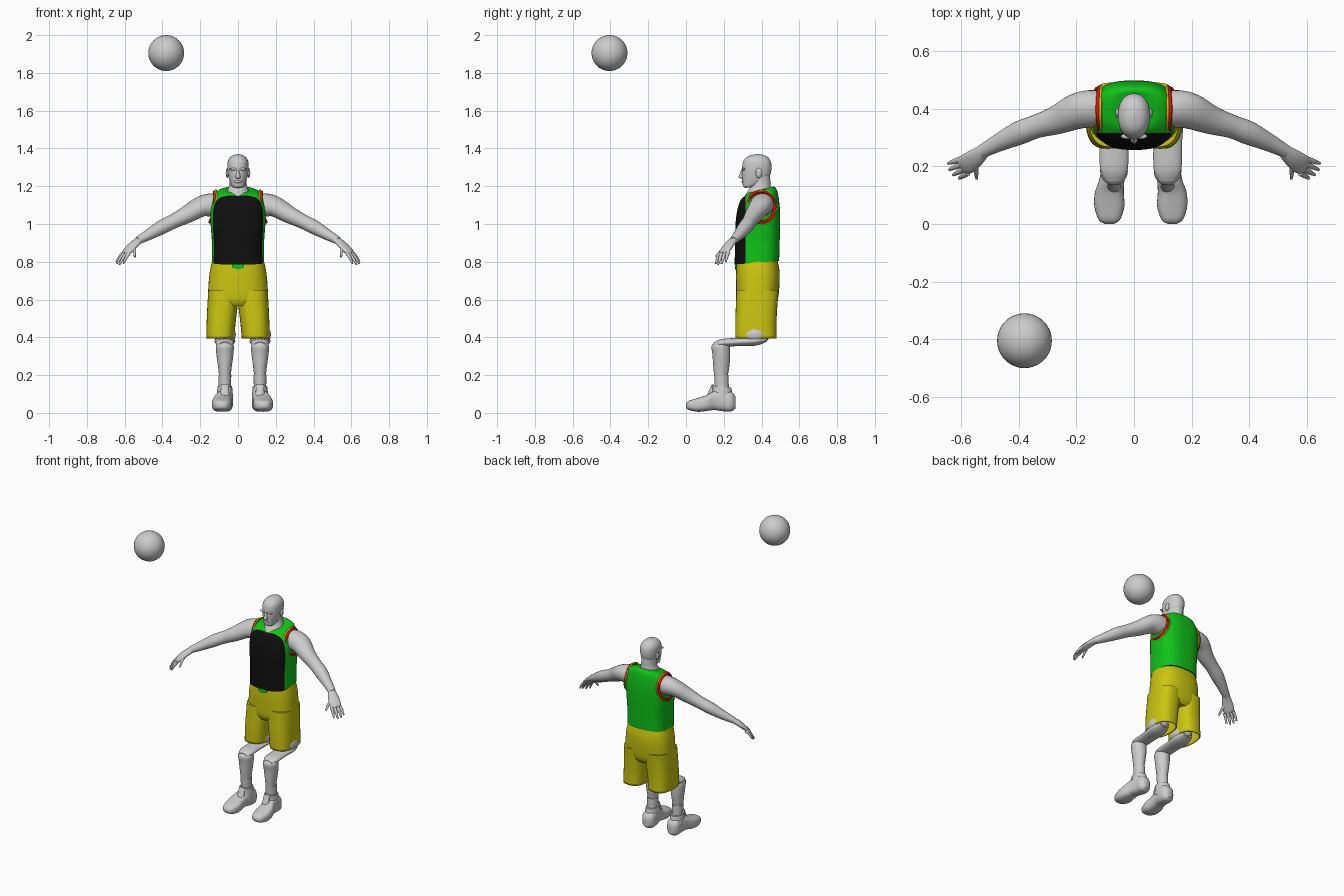
import bpy
import bmesh
import math
from mathutils import Vector

if "Cube" in bpy.data.objects:
    bpy.data.objects.remove(bpy.data.objects["Cube"])


def make_material(name, red, green, blue):
    material = bpy.data.materials.new(name)
    material.use_nodes = True
    color = (red, green, blue, 1)
    material.diffuse_color = color
    material.node_tree.nodes["Principled BSDF"].inputs["Base Color"].default_value = color
    return material


GREY = make_material("plain grey", .6, .6, .6)
GREEN = make_material("jersey green", .005, .55, .01)
BLACK = make_material("jersey black", .005, .005, .005)
YELLOW = make_material("shorts yellow", .6, .56, .005)
RED = make_material("trim red", .8, .005, .005)
parts = []


def finish(name, bm, *materials):
    bmesh.ops.recalc_face_normals(bm, faces=bm.faces)
    mesh = bpy.data.meshes.new(name)
    bm.to_mesh(mesh)
    bm.free()
    for material in materials:
        mesh.materials.append(material)
    part = bpy.data.objects.new(name, mesh)
    bpy.context.collection.objects.link(part)
    parts.append(part)
    return part


def interpolate(rows, steps):
    """Smooth curve through rows of numbers."""
    result = []
    last = len(rows) - 1
    for i in range(last):
        before, start, end, after = (rows[max(i - 1, 0)], rows[i], rows[i + 1], rows[min(i + 2, last)])
        for k in range(steps):
            t = k / steps
            result.append([b + t * ((c - a) / 2 + t * ((a - 2.5 * b + 2 * c - d / 2)
                           + t * (1.5 * (b - c) + (d - a) / 2)))
                           for a, b, c, d in zip(before, start, end, after)])
    return result + [list(rows[-1])]


def bridge(rings, caps=(True, True), closed=False):
    bm = bmesh.new()
    loops = [[bm.verts.new(p) for p in ring] for ring in rings]
    pairs = list(zip(loops, loops[1:]))
    if closed:
        pairs.append((loops[-1], loops[0]))
    for low, high in pairs:
        for i in range(len(low)):
            bm.faces.new((low[i - 1], low[i], high[i], high[i - 1]))
    for loop, cap in zip((loops[0], loops[-1]), caps):
        if cap and not closed:
            bm.faces.new(loop)
    return bm


def oval(count, power):
    for i in range(count):
        angle = math.tau * i / count
        c, s = math.cos(angle), math.sin(angle)
        yield (math.copysign(abs(c) ** (2 / power), c), math.copysign(abs(s) ** (2 / power), s))


def loft(sections, power=2, count=32, steps=4, along_y=False, caps=(True, True)):
    """Sections hold position, two centres, two radii and a tilt."""
    rings = []
    for t, a, b, ra, rb, tilt in interpolate(sections, steps):
        ring = []
        for u, v in oval(count, power):
            if along_y:
                ring.append((a + u * ra, t, b + v * rb))
            else:
                ring.append((a + u * ra, b + v * rb, t + tilt * v * rb))
        rings.append(ring)
    return bridge(rings, caps)


def tube(points, count=16, steps=4, normal=(.4, -.43, .73)):
    """Points hold a position, a width radius and a thickness radius."""
    rows = interpolate(points, steps)
    rings = []
    for i, row in enumerate(rows):
        tangent = Vector(rows[min(i + 1, len(rows) - 1)][:3]) - Vector(rows[max(i - 1, 0)][:3])
        side = tangent.cross(Vector(normal)).normalized()
        up = side.cross(tangent).normalized()
        rings.append([Vector(row[:3]) + side * u * row[3] + up * v * row[4] for u, v in oval(count, 2)])
    return bridge(rings)


def ellipsoid(name, material, center, radii, detail=24):
    bm = bmesh.new()
    bmesh.ops.create_uvsphere(bm, u_segments=detail, v_segments=detail // 2, radius=1)
    bmesh.ops.scale(bm, vec=radii, verts=bm.verts)
    bmesh.ops.translate(bm, vec=center, verts=bm.verts)
    return finish(name, bm, material)


def mirrored(bm, side):
    if side < 0:
        bmesh.ops.scale(bm, vec=(-1, 1, 1), verts=bm.verts)
    return bm


# Ball
ellipsoid("ball", GREY, (-.38, -.405, 1.905), (.095, .095, .095), 40)

# Jersey, with a black front panel
jersey = loft([(.795, 0, .375, .138, .118, .08), (.9, 0, .378, .138, .118, .04),
               (1.0, 0, .38, .145, .118, 0), (1.08, 0, .385, .147, .112, 0),
               (1.135, 0, .39, .137, .1, .08), (1.165, 0, .395, .118, .085, .2),
               (1.18, 0, .395, .085, .07, .25), (1.18, 0, .395, .055, .05, .25)],
              power=2.7, count=64, steps=5)
for point, direction in (((0, .315, 0), (0, 1, 0)), ((0, 0, 1.15), (0, 0, 1))):
    bmesh.ops.bisect_plane(jersey, geom=jersey.verts[:] + jersey.edges[:] + jersey.faces[:],
                           plane_co=point, plane_no=direction)
for face in jersey.faces:
    middle = face.calc_center_median()
    face.material_index = int(middle.y < .315 and middle.z < 1.15)
finish("jersey", jersey, GREEN, BLACK)

# Neck and head
finish("neck", loft([(1.15, 0, .375, .062, .082, .3), (1.18, 0, .385, .055, .064, .25),
                     (1.21, 0, .395, .046, .052, .1), (1.26, 0, .395, .044, .05, 0)]), GREY)
finish("head", loft([(1.193, 0, .328, .018, .018, 0), (1.2, 0, .338, .032, .036, 0),
                     (1.225, 0, .36, .043, .062, 0), (1.26, 0, .371, .052, .075, 0),
                     (1.3, 0, .375, .056, .078, 0), (1.335, 0, .376, .053, .071, 0),
                     (1.36, 0, .378, .034, .047, 0), (1.37, 0, .38, .004, .006, 0)], power=2.2), GREY)
finish("nose", loft([(1.242, 0, .3, .011, .014, 0), (1.25, 0, .295, .013, .017, 0),
                     (1.285, 0, .302, .006, .008, 0)], count=12), GREY)
ellipsoid("lips", GREY, (0, .304, 1.224), (.02, .01, .008))
ellipsoid("chin", GREY, (0, .318, 1.203), (.02, .016, .012))
for side in (-1, 1):
    ellipsoid("brow", GREY, (side * .022, .304, 1.29), (.024, .01, .007))
    ellipsoid("ear", GREY, (side * .057, .385, 1.27), (.008, .016, .026))

# Arms, hands and armhole trims
for side in (-1, 1):
    arm = tube([(.09, .4, 1.1, .06, .06), (.15, .4, 1.1, .066, .06), (.2, .39, 1.09, .063, .052),
                (.27, .36, 1.05, .05, .045), (.34, .338, 1.015, .041, .038), (.4, .315, .985, .041, .037),
                (.47, .282, .945, .031, .029), (.53, .25, .912, .023, .02)], count=24)
    finish("arm", mirrored(arm, side), GREY)
    palm = tube([(.52, .255, .917, .023, .018), (.55, .23, .892, .032, .017),
                 (.58, .208, .862, .036, .014), (.597, .198, .845, .03, .009)])
    finish("palm", mirrored(palm, side), GREY)
    fingers = [((.603, .224, .85), (.645, .21, .8)), ((.6, .207, .845), (.641, .188, .79)),
               ((.59, .19, .843), (.628, .17, .785)), ((.577, .177, .845), (.607, .158, .79)),
               ((.55, .215, .88), (.546, .157, .825))]
    for base, tip in fingers:
        bend = [(a + b) / 2 for a, b in zip(base, tip)]
        bend[2] += .005
        finger = tube([(*base, .011, .01), (*bend, .009, .008), (*tip, .005, .004)], count=10)
        finish("finger", mirrored(finger, side), GREY)
    for name, material, size, thickness in (("armhole_trim", RED, 1, .008), ("armhole_edge", YELLOW, 1.1, .005)):
        rings = []
        for u, v in oval(40, 2):
            center = Vector((.137 - .012 * v - .012 * u * u, .398 + .072 * u * size, 1.09 + .08 * v * size))
            if size > 1:
                center.x -= .008
            outward = Vector((0, u, v)) * thickness
            rings.append([center + outward * p + Vector((thickness * q, 0, 0)) for p, q in oval(8, 2)])
        finish(name, mirrored(bridge(rings, closed=True), side), material)

# Shorts
finish("shorts_top", loft([(.565, 0, .375, .13, .09, 0), (.6, 0, .377, .157, .109, 0),
                           (.68, 0, .38, .156, .115, 0), (.75, 0, .38, .149, .115, 0),
                           (.805, 0, .377, .137, .108, 0)], power=2.5, count=48), YELLOW)
for side in (-1, 1):
    leg = loft([(.395, .094, .37, .074, .109, 0), (.48, .089, .37, .077, .109, 0),
                (.57, .082, .374, .08, .11, 0), (.65, .079, .379, .078, .112, 0)],
               power=2.6, caps=(False, True))
    shorts_leg = finish("shorts_leg", mirrored(leg, side), YELLOW)
    wall = shorts_leg.modifiers.new("cloth thickness", "SOLIDIFY")
    wall.thickness = .006
tie = bmesh.new()
bmesh.ops.create_cone(tie, cap_ends=True, segments=24, radius1=.033, radius2=.033, depth=.009)
for vert in tie.verts:
    x, y, z = vert.co
    vert.co = (x, .263 + z, .78 + y * .6)
finish("waist_tie", tie, GREEN)

# Legs and shoes, set slightly to the left of centre
for side in (-1, 1):
    ankle = .0235 + side * .093
    toe = .0235 + side * .109
    ellipsoid("thigh", GREY, (ankle, .365, .415), (.058, .08, .055))
    finish("knee_link", loft([(.15, ankle, .362, .03, .013, 0), (.19, ankle, .37, .048, .021, 0),
                              (.28, ankle, .376, .05, .022, 0), (.37, ankle, .382, .055, .026, 0),
                              (.43, ankle, .39, .035, .012, 0)], along_y=True), GREY)
    finish("shin", loft([(.19, ankle, .185, .03, .035, 0), (.25, ankle, .187, .037, .043, 0),
                         (.31, ankle, .187, .045, .047, 0), (.355, ankle, .183, .047, .048, 0),
                         (.378, ankle, .187, .03, .03, 0)]), GREY)
    finish("sock", loft([(.08, ankle, .19, .036, .04, 0), (.13, ankle, .19, .033, .037, 0),
                         (.2, ankle, .187, .034, .038, 0)]), GREY)
    finish("shoe", loft([(0, toe, .038, .015, .01, 0), (.015, toe, .04, .037, .024, 0),
                         (.06, toe, .042, .052, .036, 0), (.11, toe, .052, .05, .042, 0),
                         (.15, (toe + ankle) / 2, .065, .044, .05, 0), (.2, ankle, .064, .043, .056, 0),
                         (.24, ankle, .06, .041, .052, 0), (.262, ankle, .055, .022, .032, 0)],
                        power=2.8, along_y=True), GREY)
    finish("shoe_collar", loft([(.07, ankle, .185, .043, .066, 0), (.115, ankle, .19, .041, .054, -.05),
                                (.14, ankle, .188, .038, .051, -.1)]), GREY)
    finish("shoe_tongue", loft([(.08, ankle, .125, .025, .02, 0), (.15, ankle, .142, .02, .006, 0)]), GREY)

# Smooth shading with sharp edges kept
bpy.ops.object.select_all(action="DESELECT")
for part in parts:
    part.select_set(True)
bpy.context.view_layer.objects.active = parts[0]
bpy.ops.object.shade_smooth_by_angle(angle=math.radians(45))
